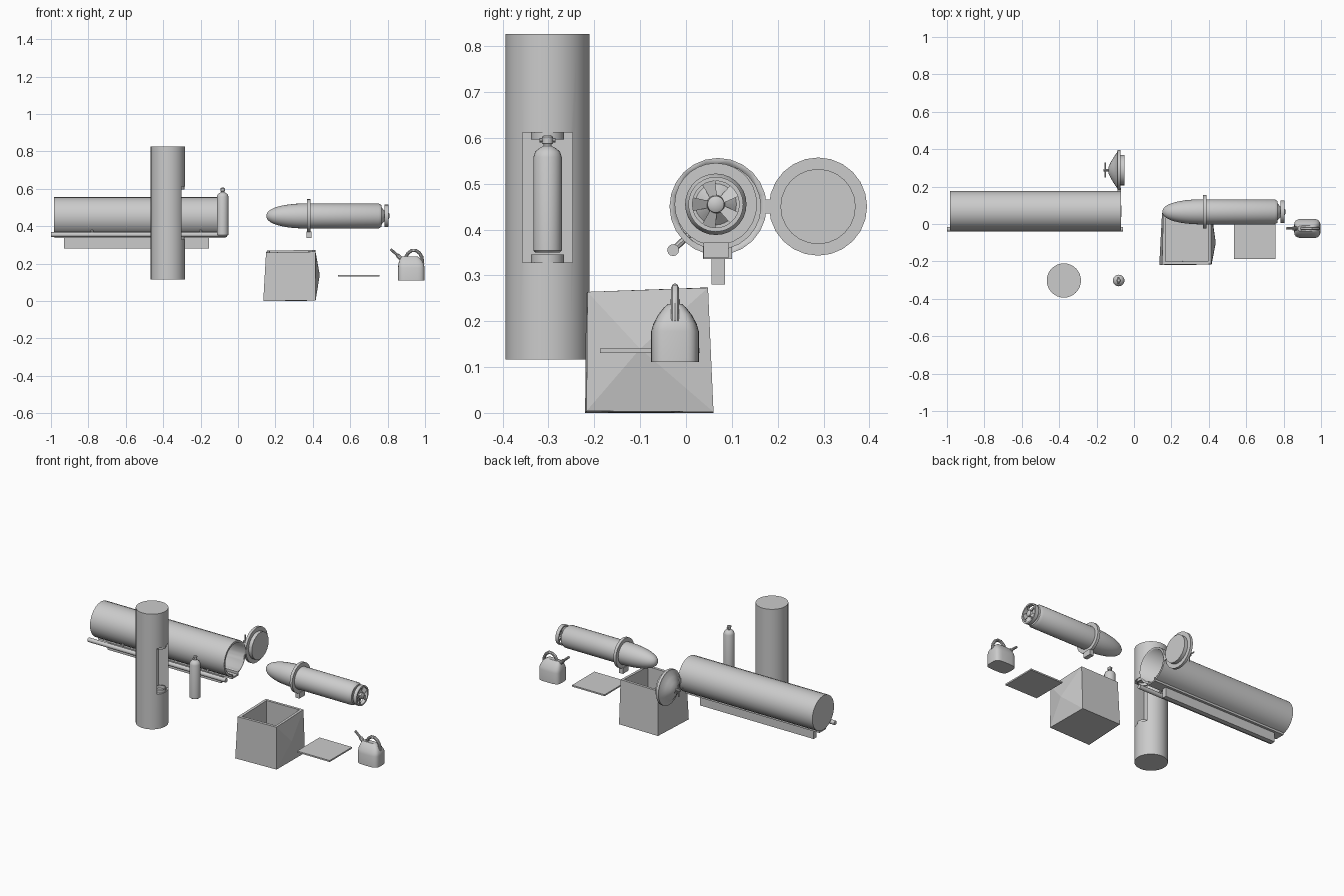
import bpy, bmesh, math
from mathutils import Vector, Matrix

if "Cube" in bpy.data.objects:
    bpy.data.objects.remove(bpy.data.objects["Cube"])

def finish(bm, name, smooth=True):
    bmesh.ops.recalc_face_normals(bm, faces=bm.faces[:])
    me = bpy.data.meshes.new(name)
    bm.to_mesh(me)
    bm.free()
    ob = bpy.data.objects.new(name, me)
    bpy.context.collection.objects.link(ob)
    if smooth:
        bpy.ops.object.select_all(action='DESELECT')
        ob.select_set(True)
        bpy.context.view_layer.objects.active = ob
        bpy.ops.object.shade_smooth_by_angle(angle=math.radians(35))
    return ob

def loft(name, rings, closed=False, smooth=True):
    bm = bmesh.new()
    rows = [[bm.verts.new(p) for p in r] for r in rings]
    n = len(rows[0])
    pairs = list(zip(rows, rows[1:]))
    if closed:
        pairs.append((rows[-1], rows[0]))
    for a, b in pairs:
        for i in range(n):
            j = (i + 1) % n
            bm.faces.new((a[i], a[j], b[j], b[i]))
    if not closed:
        bm.faces.new(rows[0])
        bm.faces.new(rows[-1])
    return finish(bm, name, smooth)

def lathe(name, profile, center, axis='X', n=24, closed=False):
    """profile: (position along axis, radius)"""
    cx, cy = center
    rings = []
    for t, r in profile:
        ring = []
        for i in range(n):
            a = 2 * math.pi * i / n
            u, v = cx + r * math.cos(a), cy + r * math.sin(a)
            ring.append((t, u, v) if axis == 'X' else (u, v, t))
        rings.append(ring)
    return loft(name, rings, closed)

def box(name, lo, hi):
    bm = bmesh.new()
    bmesh.ops.create_cube(bm, size=1)
    for v in bm.verts:
        v.co = Vector([l + (h - l) * (c + .5) for l, h, c in zip(lo, hi, v.co)])
    return finish(bm, name, False)

def pipe(name, points, r, n=10):
    pts = [Vector(p) for p in points]
    rings = []
    for i, p in enumerate(pts):
        d = (pts[min(i + 1, len(pts) - 1)] - pts[max(i - 1, 0)]).normalized()
        ref = Vector((0, 1, 0)) if abs(d.y) < .9 else Vector((1, 0, 0))
        u = d.cross(ref).normalized()
        v = d.cross(u)
        rings.append([p + r * (math.cos(2 * math.pi * k / n) * u +
                               math.sin(2 * math.pi * k / n) * v) for k in range(n)])
    return loft(name, rings)

def boolean(ob, other, op='DIFFERENCE'):
    m = ob.modifiers.new('bool', 'BOOLEAN')
    m.operation, m.object, m.solver = op, other, 'EXACT'
    bpy.ops.object.select_all(action='DESELECT')
    ob.select_set(True)
    bpy.context.view_layer.objects.active = ob
    bpy.ops.object.modifier_apply(modifier=m.name)
    bpy.data.objects.remove(other)

# Launch tube with keyed bore
C = (.07, .45)
tube = lathe('launch_tube', [(-.985, .106), (-.07, .106)], C)
boolean(tube, box('key_channel', (-.98, .037, .336), (-.066, .1, .38)), 'UNION')
boolean(tube, lathe('bore_cutter', [(-.965, .093), (.0, .093)], C))
boolean(tube, box('key_cutter', (-.965, .045, .345), (0, .092, .4)))
box('tube_keel', (-.93, .056, .28), (-.155, .085, .34))

# Side pipe and its brackets
pipe('side_pipe', [(-1, -.028, .355), (-.06, -.028, .355)], .013, 12)
for x in (-.78, -.2):
    pipe('pipe_bracket', [(x, -.028, .355), (x, .01, .392)], .007, 8)

# Open hatch with cross handle
H = (.288, .45)
lathe('hatch', [(-.05, .082), (-.072, .082), (-.072, .107), (-.088, .107),
                (-.09, .096), (-.108, .07), (-.125, .042), (-.135, .02)], H)
pipe('hatch_spindle', [(-.13, H[0], H[1]), (-.163, H[0], H[1])], .007, 8)
for a in (0, math.pi / 2):
    dy, dz = .04 * math.cos(a), .04 * math.sin(a)
    pipe('hatch_handle', [(-.153, H[0] - dy, H[1] - dz), (-.153, H[0] + dy, H[1] + dz)], .004, 6)
box('hatch_hinge', (-.088, .168, .435), (-.07, .192, .465))

# Pillar with niche and tank holders
pillar = lathe('pillar', [(.116, .0915), (.826, .0915)], (-.375, -.302), 'Z', 32)
boolean(pillar, box('niche_cutter', (-.37, -.357, .328), (-.25, -.248, .612)))
for z0, z1 in ((.328, .346), (.596, .612)):
    lathe('tank_holder', [(z0, .036), (z1, .036), (z1, .03), (z0, .03)], (-.322, -.302), 'Z', 20, True)

# Gas tank
T = (-.082, -.302)
lathe('gas_tank', [(.35, .027), (.354, .031), (.558, .031), (.57, .027), (.578, .017),
                   (.582, .009), (.586, .009), (.588, .012), (.602, .012), (.606, .007)], T, 'Z', 20)
pipe('tank_valve', [(T[0], T[1] - .017, .595), (T[0], T[1] + .017, .595)], .005, 8)

# Torpedo body, collar, key
P = (.065, .455)
nose = [(.152 + .21 * (1 - math.cos(a)), .067 * math.sin(a) ** .85)
        for a in [math.pi / 2 * (i + .6) / 9 for i in range(9)]]
lathe('torpedo_body', nose + [(.362, .067), (.752, .067), (.768, .057), (.768, .045),
                              (.79, .02), (.805, .018), (.81, .01)], P, n=28)
lathe('torpedo_collar', [(.37, .09), (.387, .09), (.387, .06), (.37, .06)], P, n=28, closed=True)
box('collar_key', (.365, .038, .338), (.392, .093, .372))
# Propeller
lathe('propeller_shroud', [(.782, .06), (.804, .06), (.804, .051), (.782, .051)], P, n=28, closed=True)
for k in range(5):
    a = 2 * math.pi * k / 5 + math.pi / 2
    bm = bmesh.new()
    bmesh.ops.create_cube(bm, size=1)
    for v in bm.verts:
        w = .032 if v.co.z > 0 else .014
        v.co = Vector((v.co.x * .003 + v.co.y * .012, v.co.y * w, .034 + v.co.z * .042))
    bm.transform(Matrix.Translation((.794, *P)) @ Matrix.Rotation(a, 4, 'X'))
    finish(bm, 'propeller_blade', False)

# Warped open crate
loops = [
    [(.135, -.22, 0), (.415, -.217, .004), (.415, .06, .002), (.15, .06, 0)],
    [(.15, -.218, .26), (.413, -.215, .264), (.413, .048, .273), (.156, .048, .27)],
    [(.168, -.2, .26), (.397, -.198, .264), (.397, .032, .273), (.172, .032, .27)],
    [(.16, -.2, .02), (.397, -.198, .02), (.397, .04, .02), (.168, .04, .02)]]
crate = loft('crate', loops, smooth=False)
bm = bmesh.new()
bm.from_mesh(crate.data)
side = max(bm.faces, key=lambda f: f.calc_center_median().x)
res = bmesh.ops.poke(bm, faces=[side])
res['verts'][0].co = (.437, -.1, .14)
bm.to_mesh(crate.data)
bm.free()

# Crate lid
box('crate_lid', (.535, -.188, .131), (.757, .03, .14))

# Fuel can
def rounded(z, x0, x1, hy, n=28):
    out = []
    for i in range(n):
        a = 2 * math.pi * i / n
        c, s = math.cos(a), math.sin(a)
        out.append(((x0 + x1) / 2 + (x1 - x0) / 2 * math.copysign(abs(c) ** .5, c),
                    -.024 + hy * math.copysign(abs(s) ** .5, s), z))
    return out

loft('fuel_can', [rounded(*r) for r in (
    (.111, .856, .997, .052), (.178, .856, .997, .052), (.195, .857, .995, .047),
    (.215, .862, .985, .036), (.23, .869, .972, .024), (.238, .876, .96, .015))])
pipe('can_handle', [(.895, -.024, .23), (.908, -.024, .255), (.928, -.024, .27), (.95, -.024, .271),
                    (.97, -.024, .257), (.983, -.024, .235), (.987, -.024, .2)], .009)
pipe('can_spout', [(.885, -.024, .215), (.852, -.024, .245)], .011)
pipe('can_spout_tip', [(.856, -.024, .242), (.816, -.024, .277)], .007)
